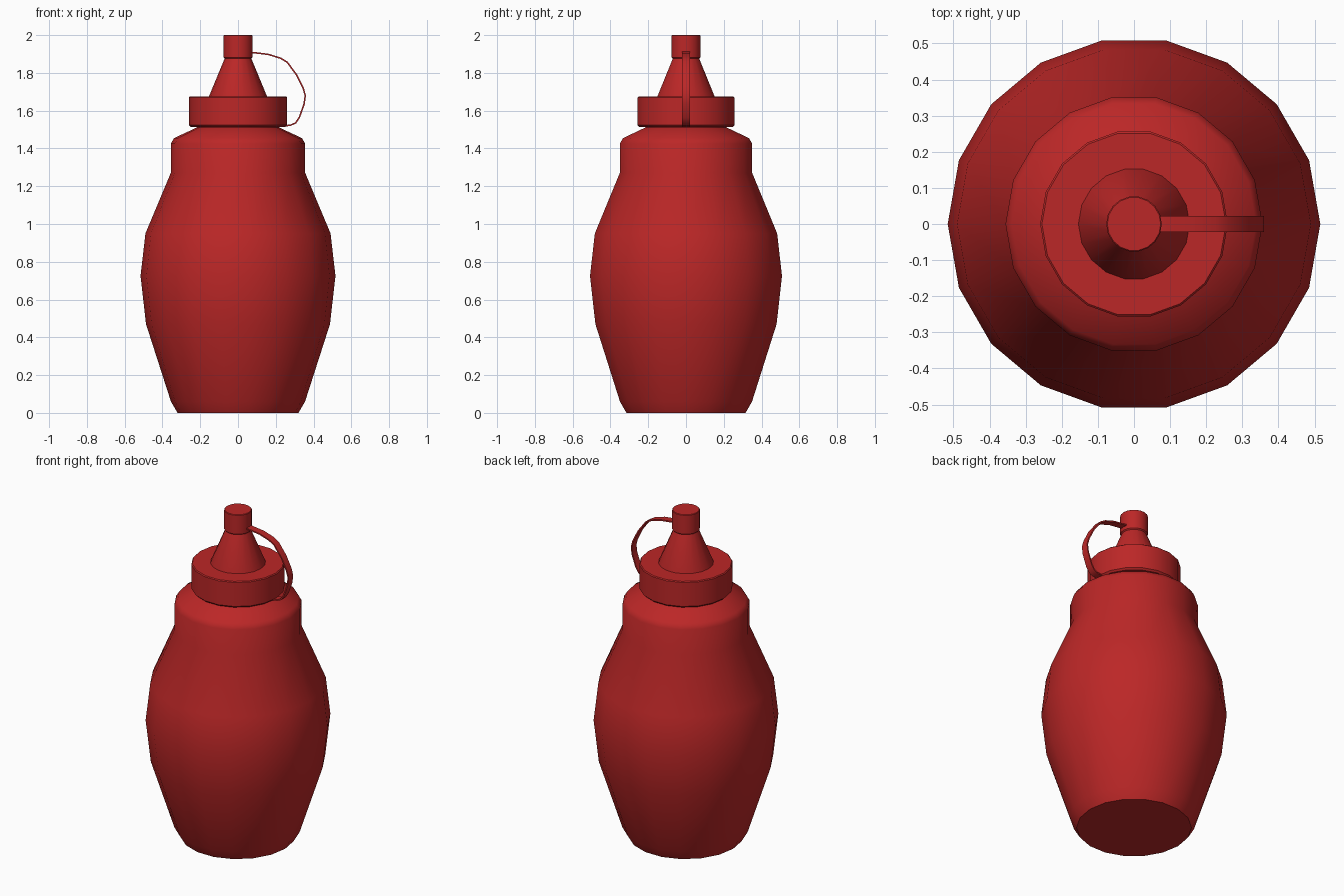
import bpy, bmesh, math

if "Cube" in bpy.data.objects:
    bpy.data.objects.remove(bpy.data.objects["Cube"])

SIDES = 18
red = bpy.data.materials.new("sauce red")
red.diffuse_color = (0.5, 0.02, 0.02, 1)
red.use_nodes = True
red.node_tree.nodes["Principled BSDF"].inputs["Base Color"].default_value = red.diffuse_color


def finish(bm, name):
    bmesh.ops.recalc_face_normals(bm, faces=bm.faces[:])
    mesh = bpy.data.meshes.new(name)
    bm.to_mesh(mesh)
    bm.free()
    mesh.materials.append(red)
    obj = bpy.data.objects.new(name, mesh)
    bpy.context.collection.objects.link(obj)
    bpy.ops.object.select_all(action='DESELECT')
    obj.select_set(True)
    bpy.context.view_layer.objects.active = obj
    bpy.ops.object.shade_smooth_by_angle(angle=math.radians(35))
    return obj


def lathe(name, profile):
    """Closed turned part from (radius, height) pairs."""
    bm = bmesh.new()
    rings = [[bm.verts.new((r * math.cos(math.tau * i / SIDES),
                            r * math.sin(math.tau * i / SIDES), z))
              for i in range(SIDES)] for r, z in profile]
    for a, b in zip(rings, rings[1:]):
        for i in range(SIDES):
            j = (i + 1) % SIDES
            bm.faces.new((a[i], a[j], b[j], b[i]))
    bm.faces.new(rings[0][::-1])
    bm.faces.new(rings[-1])
    return finish(bm, name)


# Squeezable body with rounded shoulder
lathe("bottle_body", [(0.32, 0), (0.355, 0.06), (0.487, 0.47), (0.516, 0.725),
                      (0.49, 0.95), (0.356, 1.27), (0.356, 1.425),
                      (0.338, 1.455), (0.22, 1.51), (0.21, 1.53)])

# Screw lid, nozzle and its cap
lathe("screw_lid", [(0.25, 1.513), (0.26, 1.523), (0.26, 1.67), (0.255, 1.675)])
lathe("nozzle", [(0.156, 1.66), (0.154, 1.675), (0.065, 1.89)])
lathe("nozzle_cap", [(0.07, 1.875), (0.077, 1.882), (0.077, 1.997), (0.074, 2.0)])

# Flat strap tying the cap to the lid
path = [(0.06, 1.91), (0.16, 1.898), (0.225, 1.878), (0.26, 1.857),
        (0.31, 1.79), (0.345, 1.72), (0.356, 1.68), (0.35, 1.635),
        (0.325, 1.565), (0.305, 1.535), (0.28, 1.524), (0.24, 1.518)]
half_w, half_t = 0.022, 0.004
bm = bmesh.new()
rings = []
for k, (x, z) in enumerate(path):
    x0, z0 = path[max(k - 1, 0)]
    x1, z1 = path[min(k + 1, len(path) - 1)]
    length = math.hypot(x1 - x0, z1 - z0)
    nx, nz = -(z1 - z0) / length * half_t, (x1 - x0) / length * half_t
    rings.append([bm.verts.new((x + s * nx, y, z + s * nz))
                  for s, y in ((1, -half_w), (1, half_w), (-1, half_w), (-1, -half_w))])
for a, b in zip(rings, rings[1:]):
    for i in range(4):
        j = (i + 1) % 4
        bm.faces.new((a[i], a[j], b[j], b[i]))
bm.faces.new(rings[0])
bm.faces.new(rings[-1])
finish(bm, "cap_strap")
